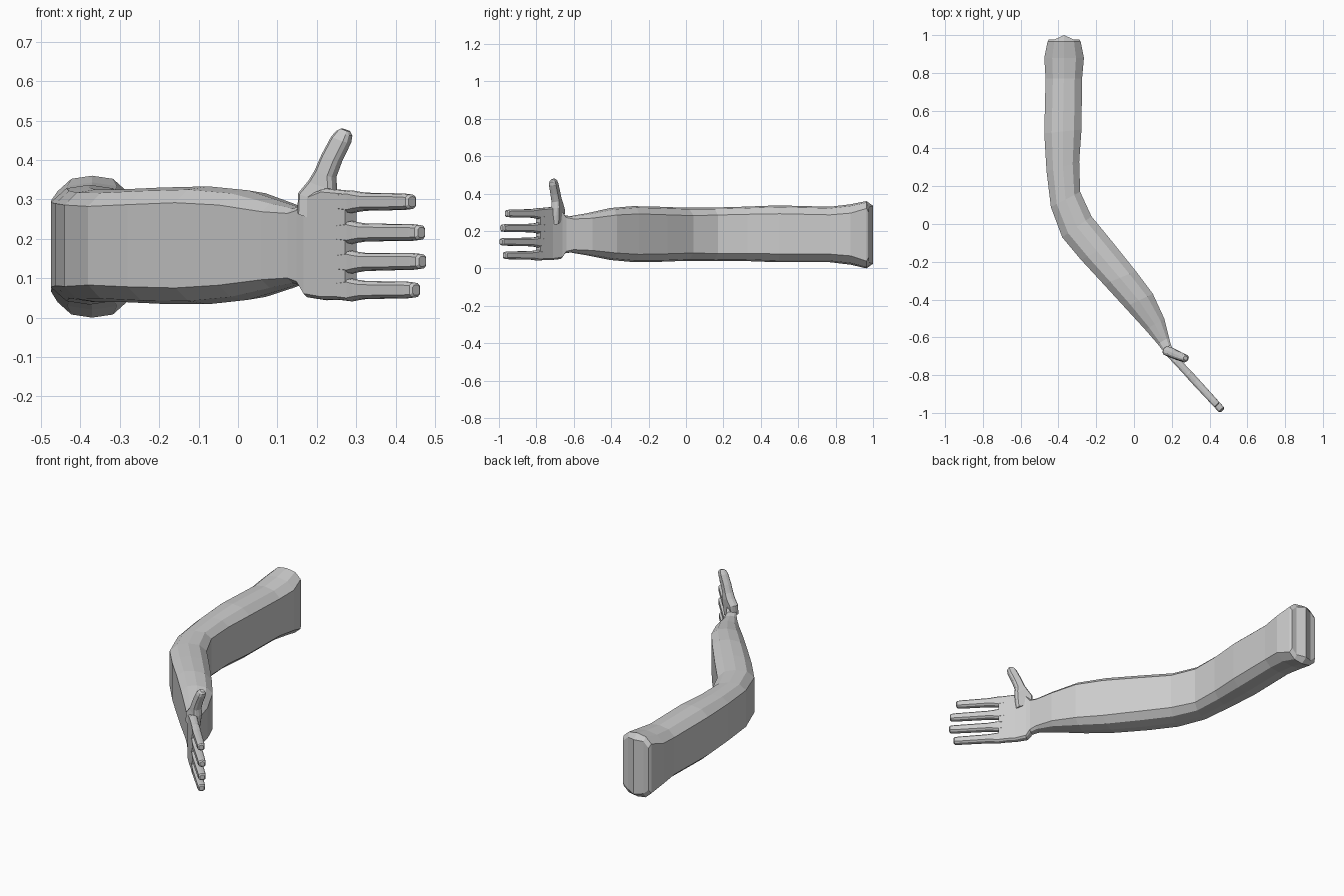
import bpy, bmesh
from mathutils import Vector

Z = Vector((0, 0, 1))


def ring(c, u, v, w, h, bow=Vector()):
    """Ten-sided rounded-box section: half width w along u, half height h along v."""
    e = min(.45 * w, .5 * h)
    half = [(-w, h - e), (-.6 * w, h - .2 * e), (0, h), (.6 * w, h - .2 * e), (w, h - e)]
    pts = [(a, -b) for a, b in half] + [(a, b) for a, b in reversed(half)]
    out = [Vector(c) + u * a + v * b for a, b in pts]
    for i in (2, 7):
        out[i] += bow
    return out


def loft(name, rings):
    bm = bmesh.new()
    vs = [[bm.verts.new(p) for p in r] for r in rings]
    for a, b in zip(vs, vs[1:]):
        for i in range(10):
            j = (i + 1) % 10
            bm.faces.new((a[i], a[j], b[j], b[i]))
    for r in (vs[0], vs[-1]):
        for i in range(4):
            bm.faces.new((r[i], r[i + 1], r[8 - i], r[9 - i]))
    bmesh.ops.recalc_face_normals(bm, faces=bm.faces)
    me = bpy.data.meshes.new(name)
    bm.to_mesh(me)
    bm.free()
    ob = bpy.data.objects.new(name, me)
    bpy.context.collection.objects.link(ob)
    return ob


# Arm and palm: left point, right point (plan view), lowest z, highest z
sections = [
    (-.475, .88, -.265, .88, .02, .343),
    (-.468, .77, -.275, .77, .033, .33),
    (-.475, .48, -.278, .50, .033, .337),
    (-.463, .28, -.29, .33, .04, .33),
    (-.44, .09, -.285, .17, .04, .325),
    (-.38, -.07, -.225, .04, .04, .325),
    (-.28, -.19, -.11, -.10, .035, .33),
    (-.16, -.32, .01, -.25, .034, .333),
    (-.05, -.44, .10, -.37, .045, .323),
    (.06, -.56, .16, -.50, .07, .295),
    (.125, -.635, .185, -.60, .085, .28),
    (.148, -.665, .195, -.64, .08, .284),
    (.166, -.69, .205, -.66, .05, .312),
    (.21, -.738, .24, -.71, .044, .328),
    (.272, -.803, .30, -.777, .046, .322),
]
X, Y = Vector((1, 0, 0)), Vector((0, 1, 0))
rings = [ring((-.37, .978, .18), X, Z, .08, .155, Y * .022),
         ring((-.37, .965, .18), X, Z, .088, .18)]
for lx, ly, rx, ry, lo, hi in sections:
    a, b = Vector((lx, ly, 0)), Vector((rx, ry, 0))
    rings.append(ring((a + b) / 2 + Z * (lo + hi) / 2, (b - a).normalized(), Z,
                      (b - a).length / 2, (hi - lo) / 2))
loft("arm_and_palm", rings)

# Four fingers continuing along the palm direction
across = Vector((.74, .67, 0))
for n, (z, tip) in enumerate([(.07, .452), (.141, .468), (.216, .465), (.294, .442)]):
    prof = [(.265, .02, .026), (.29, .02, .029), (.305, .021, .026), (.325, .021, .023),
            (tip - .02, .019, .021), (tip - .004, .018, .019), (tip, .012, .013)]
    loft(f"finger_{n + 1}",
         [ring((x, -.68 - (x - .185) * 1.09, z + (x - .3) * (.01 if n == 1 else 0)), across, Z, w, h)
          for x, w, h in prof])

# Thumb rising from the palm edge
long_axis = Vector((.9, -.44, 0)).normalized()
side_axis = Vector((.44, .9, 0)).normalized()
thumb = [(.195, -.685, .25, .045, .022), (.2, -.685, .30, .048, .024),
         (.215, -.688, .335, .036, .024), (.222, -.692, .365, .026, .023),
         (.238, -.699, .405, .025, .022), (.262, -.708, .452, .024, .021),
         (.27, -.71, .468, .019, .017), (.273, -.71, .476, .011, .010)]
loft("thumb", [ring((x, y, z), side_axis, (long_axis + Z * -.35), b, a)
               for x, y, z, a, b in thumb])
